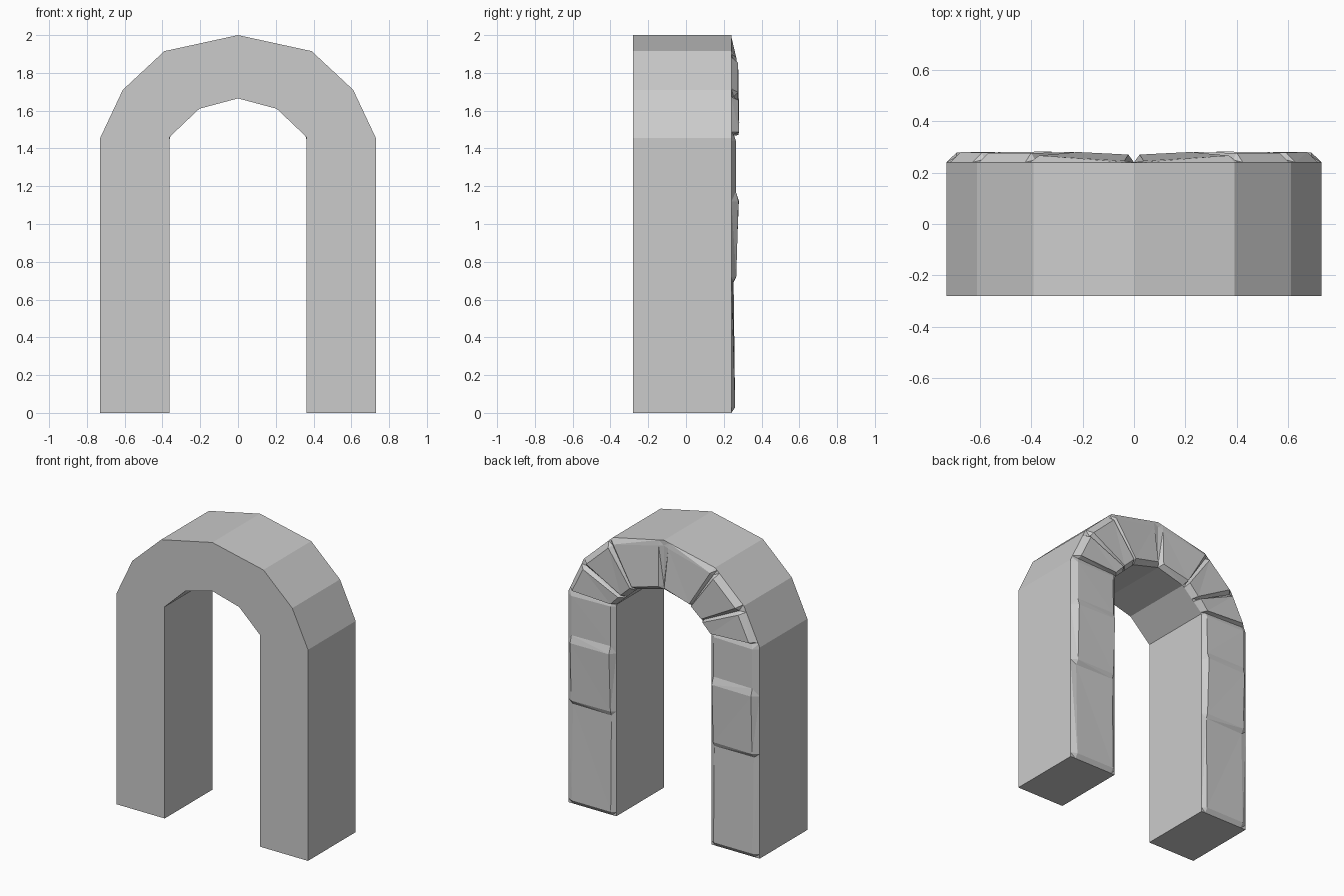
import bpy
import bmesh
from mathutils import Vector

if "Cube" in bpy.data.objects:
    bpy.data.objects.remove(bpy.data.objects["Cube"], do_unlink=True)

FRONT, BACK = -0.28, 0.24

# Outer and inner outline of one half, from the foot to the crown (x, z)
OUTER = [Vector(p) for p in ((0.73, 0), (0.73, 1.455), (0.61, 1.71), (0.39, 1.915), (0, 2))]
INNER = [Vector(p) for p in ((0.363, 0), (0.363, 1.46), (0.284, 1.535), (0.205, 1.61), (0, 1.665))]

stone = bpy.data.materials.new("grey stone")
stone.use_nodes = True
stone.diffuse_color = (0.6, 0.6, 0.6, 1)
stone.node_tree.nodes["Principled BSDF"].inputs["Base Color"].default_value = (0.6, 0.6, 0.6, 1)


def make_object(name, bm):
    """Turn a half mesh into a mirrored object."""
    mesh = bpy.data.meshes.new(name)
    bm.to_mesh(mesh)
    bm.free()
    mesh.materials.append(stone)
    obj = bpy.data.objects.new(name, mesh)
    bpy.context.collection.objects.link(obj)
    mirror = obj.modifiers.new("mirror", 'MIRROR')
    mirror.use_clip = True
    return obj


def along(points, t):
    i = min(int(t), len(points) - 2)
    return points[i].lerp(points[i + 1], t - i)


def loft(bm, rows):
    for a, b in zip(rows, rows[1:]):
        for i in range(len(a) - 1):
            bm.faces.new((a[i], b[i], b[i + 1], a[i + 1]))


# Arch body: a strip swept from front to back, open at the crown for mirroring
bm = bmesh.new()
sections = []
for o, i in zip(OUTER, INNER):
    corners = ((o, FRONT), (o, BACK), (i, BACK), (i, FRONT), (o, FRONT))
    ring = [bm.verts.new((p.x, y, p.y)) for p, y in corners[:4]]
    sections.append(ring + ring[:1])
loft(bm, sections)
bm.faces.new(sections[0][:4])
bmesh.ops.recalc_face_normals(bm, faces=bm.faces[:])
make_object("arch_body", bm)

# Carved stones on the back: position along the half, outer and inner relief
LEG = 1.455
RELIEF = [
    (0, 0.0, 0.0), (0.03 / LEG, 0.02, 0.02),
    (0.69 / LEG, 0.006, 0.012), (0.72 / LEG, 0.026, 0.024),
    (1.12 / LEG, 0.038, 0.04), (1.17 / LEG, 0.024, 0.022),
    (0.99, 0.024, 0.02), (1.08, 0.012, 0.01), (1.13, 0.04, 0.038),
    (1.85, 0.038, 0.042), (1.93, 0.012, 0.01), (2.03, 0.036, 0.034),
    (2.85, 0.036, 0.04), (2.93, 0.01, 0.01), (3.0, 0.026, 0.04),
    (3.9, 0.006, 0.03), (4, 0.0, 0.0),
]
bm = bmesh.new()
rows = []
for t, rise_out, rise_in in RELIEF:
    o, i = along(OUTER, t), along(INNER, t)
    columns = ((0, 0), (0.11, rise_out), (0.92, rise_in), (1, 0))
    rows.append([bm.verts.new((p.x, BACK + rise, p.y))
                 for p, rise in ((o.lerp(i, u), rise) for u, rise in columns)])
loft(bm, rows)
bmesh.ops.triangulate(bm, faces=bm.faces[:])
if sum(f.normal.y for f in bm.faces) < 0:
    bmesh.ops.reverse_faces(bm, faces=bm.faces[:])
make_object("back_stones", bm)
